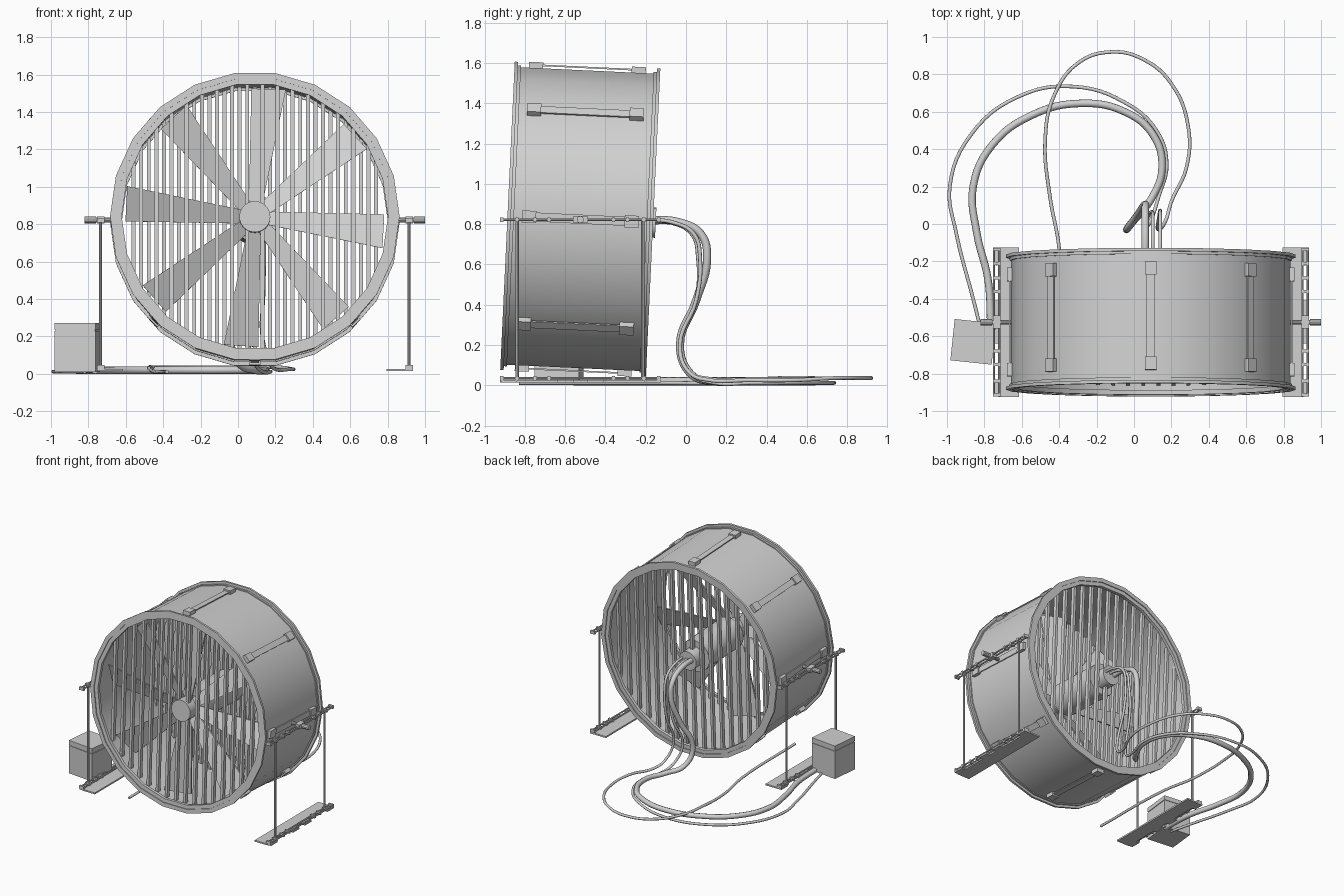
import bpy, bmesh, math
from mathutils import Matrix, Vector

cube = bpy.data.objects.get("Cube")
if cube:
    bpy.data.objects.remove(cube)

grey = bpy.data.materials.new("light_grey")
grey.use_nodes = True
grey.diffuse_color = (0.64, 0.64, 0.64, 1)
grey.node_tree.nodes["Principled BSDF"].inputs["Base Color"].default_value = (0.64, 0.64, 0.64, 1)

CX = 0.09          # middle of the fan
AXLE_Y, AXLE_Z = -0.525, 0.825
TILT = Matrix.Translation((CX, AXLE_Y, AXLE_Z)) @ Matrix.Rotation(math.radians(-2.7), 4, 'X')
STAND = Matrix.Translation((CX, 0, 0))
WORLD = Matrix.Identity(4)


def finish(name, bm, frame, smooth=False):
    bmesh.ops.recalc_face_normals(bm, faces=bm.faces)
    mesh = bpy.data.meshes.new(name)
    bm.to_mesh(mesh)
    bm.free()
    mesh.materials.append(grey)
    obj = bpy.data.objects.new(name, mesh)
    bpy.context.collection.objects.link(obj)
    obj.matrix_world = frame
    if smooth:
        bpy.ops.object.select_all(action='DESELECT')
        obj.select_set(True)
        bpy.context.view_layer.objects.active = obj
        bpy.ops.object.shade_smooth_by_angle(angle=math.radians(30))
    return obj


def add_box(bm, size, loc, turn=WORLD):
    m = turn @ Matrix.Translation(loc) @ Matrix.Diagonal((*size, 1))
    bmesh.ops.create_cube(bm, size=1, matrix=m)


def add_rod(bm, radius, start, end, sides=10):
    a, b = Vector(start), Vector(end)
    m = Matrix.Translation((a + b) / 2) @ (b - a).to_track_quat('Z', 'Y').to_matrix().to_4x4()
    bmesh.ops.create_cone(bm, cap_ends=True, segments=sides, radius1=radius,
                          radius2=radius, depth=(b - a).length, matrix=m)


def lathe(name, profile, sides, frame):
    """Closed (radius, y) profile spun around the fan axle."""
    bm = bmesh.new()
    rings = []
    for i in range(sides):
        a = math.tau * i / sides
        rings.append([bm.verts.new((r * math.cos(a), y, r * math.sin(a))) for r, y in profile])
    for i in range(sides):
        p, q = rings[i], rings[(i + 1) % sides]
        for j in range(len(profile)):
            k = (j + 1) % len(profile)
            bm.faces.new((p[j], p[k], q[k], q[j]))
    return finish(name, bm, frame, True)


# Drum and its two flanged rims
lathe("drum_shell", [(0.747, -0.35), (0.747, 0.35), (0.727, 0.35), (0.727, -0.35)], 22, TILT)
for name, s in (("front_rim", -1), ("back_rim", 1)):
    lathe(name, [(0.774, s * 0.345), (0.774, s * 0.362), (0.742, s * 0.362), (0.742, s * 0.355),
                 (0.712, s * 0.355), (0.712, s * 0.33), (0.755, s * 0.33), (0.755, s * 0.345)], 22, TILT)

# Vertical grille bars, recessed and staggered between the two ends
PITCH = 0.081
for name, y, shift, count in (("front_grille", -0.29, 0.5, 16), ("back_grille", 0.31, 0, 17)):
    bm = bmesh.new()
    for i in range(count):
        x = (i - 8 + shift) * PITCH
        add_box(bm, (0.021, 0.03, 2 * math.sqrt(0.73 ** 2 - x * x)), (x, y, 0))
    finish(name, bm, TILT)

# Eight pitched blades widening to the tip, clockwise edge leaning forward
bm = bmesh.new()
for i in range(8):
    turn = Matrix.Rotation(i * math.tau / 8 + math.radians(3), 4, 'Y')
    outline = ((0.06, -0.035, -0.23), (0.69, -0.055, -0.19), (0.69, 0.13, -0.27), (0.06, 0.035, -0.255))
    layers = [[bm.verts.new(turn @ Vector((r, y + d, -t))) for r, t, y in outline] for d in (0, 0.012)]
    bm.faces.new(layers[0])
    bm.faces.new(layers[1])
    for j in range(4):
        k = (j + 1) % 4
        bm.faces.new((layers[0][j], layers[0][k], layers[1][k], layers[1][j]))
finish("fan_blades", bm, TILT)

# Hub, motor and rear cable socket
for name, r, y0, y1 in (("hub", 0.083, -0.325, -0.2), ("motor", 0.125, -0.15, 0.28),
                        ("motor_neck", 0.06, -0.2, -0.15), ("cable_socket", 0.075, 0.28, 0.375)):
    bm = bmesh.new()
    add_rod(bm, r, (0, y0, 0), (0, y1, 0), 24)
    finish(name, bm, TILT, True)

# Clamp rails every eighth turn around the drum
for i in range(8):
    turn = Matrix.Rotation(i * math.tau / 8, 4, 'Y')
    bm = bmesh.new()
    add_box(bm, (0.008, 0.56, 0.045), (0.754, 0, 0), turn)
    for s in (-1, 1):
        add_box(bm, (0.034, 0.07, 0.06), (0.752, s * 0.255, 0), turn)
    finish(f"clamp_rail_{i + 1}", bm, TILT)

# Stand on each side: foot plate, hinge rails, uprights and pivot
for side, s in (("left", 1), ("right", -1)):
    x = s * 0.825
    bm = bmesh.new()
    add_box(bm, (0.11, 0.8, 0.012), (s * 0.76, AXLE_Y, 0.02))
    for y in (-0.88, -0.6, -0.45, -0.165):
        add_box(bm, (0.05, 0.08, 0.012), (s * 0.82, y, 0.02))
    finish(f"{side}_foot_plate", bm, STAND)

    for label, z in (("foot_rail", 0.035), ("top_rail", 0.822)):
        bm = bmesh.new()
        for dx in (-0.014, 0.014):
            add_rod(bm, 0.006, (x + dx, -0.92, z), (x + dx, -0.13, z), 8)
        for y in (-0.915, -0.84, -0.75, -0.68, -0.36, -0.29, -0.21, -0.135):
            add_box(bm, (0.04, 0.016, 0.024), (x, y, z))
        finish(f"{side}_{label}", bm, STAND)

    bm = bmesh.new()
    for y in (-0.838, -0.215):
        add_rod(bm, 0.008, (x, y, 0.03), (x, y, 0.822), 8)
    finish(f"{side}_uprights", bm, STAND)

    bm = bmesh.new()
    add_rod(bm, 0.013, (s * 0.74, AXLE_Y, 0.823), (s * 0.87, AXLE_Y, 0.823))
    add_rod(bm, 0.018, (s * 0.85, AXLE_Y, 0.823), (s * 0.91, AXLE_Y, 0.823))
    add_box(bm, (0.04, 0.07, 0.036), (x, AXLE_Y, 0.823))
    finish(f"{side}_pivot", bm, STAND)

# Control box with a lid
turn = Matrix.Translation((-0.86, -0.63, 0)) @ Matrix.Rotation(math.radians(-6), 4, 'Z')
bm = bmesh.new()
add_box(bm, (0.222, 0.222, 0.22), (0, 0, 0.12))
add_box(bm, (0.212, 0.212, 0.02), (0, 0, 0.235))
add_box(bm, (0.222, 0.222, 0.035), (0, 0, 0.255))
finish("control_box", bm, turn)


def cable(name, radius, points):
    curve = bpy.data.curves.new(name, 'CURVE')
    curve.dimensions = '3D'
    curve.bevel_depth = radius
    curve.bevel_resolution = 2
    curve.resolution_u = 6
    curve.use_fill_caps = True
    spline = curve.splines.new('BEZIER')
    spline.bezier_points.add(len(points) - 1)
    for bp, p in zip(spline.bezier_points, points):
        bp.co = p
        bp.handle_left_type = bp.handle_right_type = 'AUTO'
    curve.materials.append(grey)
    bpy.context.collection.objects.link(bpy.data.objects.new(name, curve))


def drop(x, foot_x, reach):
    """Shared fall from the socket down to the floor."""
    return [(x, -0.2, 0.82), (x, reach - 0.14, 0.81), (x, reach - 0.03, 0.75), (x, reach, 0.63),
            (x * 0.6 + foot_x * 0.4, 0.05, 0.42), (foot_x, -0.03, 0.2), (foot_x + 0.04, 0.02, 0.06)]


def floor(z, *flat):
    return [(x, y, z) for x, y in flat]


# Cables trailing behind the fan
cable("power_cable", 0.02, drop(0.06, -0.04, 0.105) + floor(0.02, (0.09, 0.13), (0.15, 0.3), (0.1, 0.48),
      (-0.05, 0.6), (-0.28, 0.645), (-0.55, 0.58), (-0.76, 0.42), (-0.86, 0.2), (-0.84, -0.05),
      (-0.78, -0.3), (-0.765, -0.56)))
cable("signal_cable", 0.01, drop(0.1, 0.05, 0.06) + floor(0.012, (0.13, 0.14), (0.175, 0.32), (0.12, 0.5),
      (-0.05, 0.65), (-0.33, 0.735), (-0.62, 0.68), (-0.87, 0.48), (-0.985, 0.2), (-0.95, -0.05),
      (-0.86, -0.4), (-0.82, -0.56)))
cable("loose_cable", 0.01, drop(0.14, 0.13, 0.07) + floor(0.025, (0.2, 0.12), (0.28, 0.3), (0.29, 0.52))
      + floor(0.036, (0.2, 0.75), (0.05, 0.88), (-0.12, 0.92), (-0.3, 0.86))
      + floor(0.035, (-0.43, 0.68), (-0.475, 0.45)) + floor(0.012, (-0.45, 0.15), (-0.4, -0.13), (-0.38, -0.83)))
